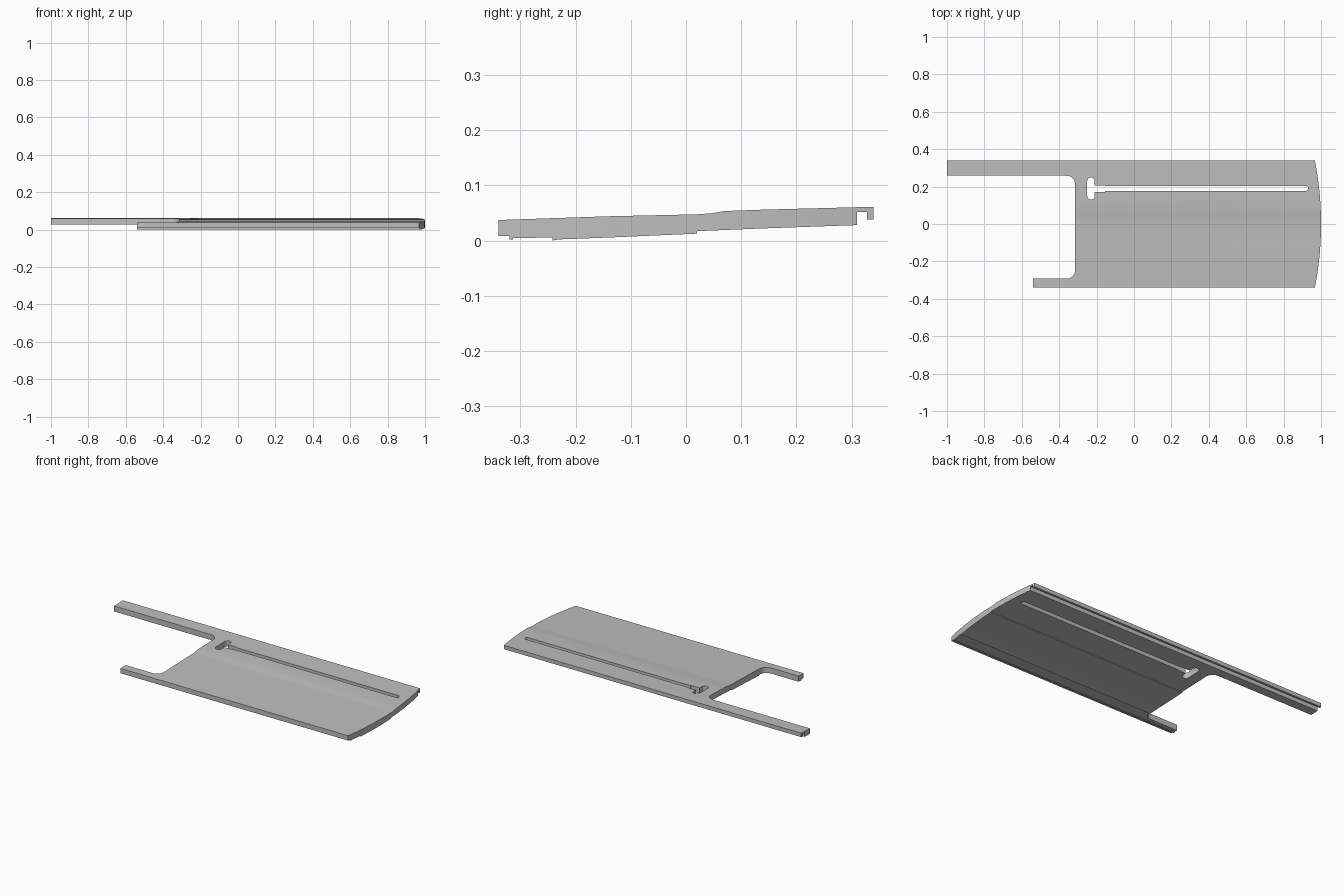
import bpy, bmesh
from math import sin, cos, pi, radians, asin
from mathutils import Vector

old = bpy.data.objects.get("Cube")
if old:
    bpy.data.objects.remove(old)

grey = bpy.data.materials.new("plain_grey")
grey.use_nodes = True
colour = (0.52, 0.52, 0.52, 1)
grey.diffuse_color = colour
grey.node_tree.nodes["Principled BSDF"].inputs["Base Color"].default_value = colour


def prism(name, points, offset):
    """Extrude a closed loop of 3D points along an offset."""
    bm = bmesh.new()
    face = bm.faces.new([bm.verts.new(p) for p in points])
    result = bmesh.ops.extrude_face_region(bm, geom=[face])
    moved = [v for v in result["geom"] if isinstance(v, bmesh.types.BMVert)]
    bmesh.ops.translate(bm, verts=moved, vec=Vector(offset))
    bmesh.ops.recalc_face_normals(bm, faces=bm.faces)
    mesh = bpy.data.meshes.new(name)
    bm.to_mesh(mesh)
    bm.free()
    mesh.materials.append(grey)
    obj = bpy.data.objects.new(name, mesh)
    bpy.context.collection.objects.link(obj)
    return obj


def arc(cx, cy, r, start, end, steps=8):
    angles = [radians(start + (end - start) * i / steps) for i in range(steps + 1)]
    return [(cx + r * cos(a), cy + r * sin(a)) for a in angles]


def plan_cutter(name, outline):
    obj = prism(name, [(x, y, -0.1) for x, y in outline], (0, 0, 0.3))
    obj.hide_render = True
    return obj


# Two lapped boards: stepped cross-section with a rabbet along the back
section = [(-0.34, 0.0085), (-0.32, 0.0085), (-0.32, 0.0015), (-0.314, 0.0015),
           (-0.314, 0.0045), (-0.242, 0.0055), (-0.242, 0), (-0.232, 0.002),
           (-0.14, 0.0055), (0.02, 0.0125), (0.02, 0.017), (0.14, 0.022),
           (0.31, 0.028), (0.31, 0.052), (0.328, 0.052), (0.328, 0.038),
           (0.34, 0.038), (0.34, 0.0612), (0.14, 0.056), (0.07, 0.0535),
           (0.046, 0.0495), (0.02, 0.0475), (-0.14, 0.044), (-0.34, 0.0372)]
panel = prism("stepped_panel", [(-1.1, y, z) for y, z in section], (2.2, 0, 0))

# Plan outline: bowed right end, long back arm and short front arm
radius = 1.77
swing = asin(0.36 / radius) * 180 / pi
outline = arc(1 - radius, 0, radius, -swing, swing, 24)
outline += [(-1, 0.36), (-1, 0.258)]
outline += arc(-0.36, 0.213, 0.045, 90, 0)
outline += arc(-0.36, -0.247, 0.045, 0, -90)
outline += [(-0.54, -0.292), (-0.54, -0.36)]
plan = plan_cutter("plan_cutter", outline)

# Long slot with a rounded cross-piece at its left end
slot = arc(-0.23, 0.229, 0.02, 0, 180) + arc(-0.23, 0.15, 0.02, 180, 360)
slot += [(-0.21, 0.172), (-0.155, 0.172), (-0.155, 0.177)]
slot += arc(0.918, 0.19, 0.013, -90, 90)
slot += [(-0.155, 0.203), (-0.155, 0.207), (-0.21, 0.207)]
slot_cutter = plan_cutter("slot_cutter", slot)

for cutter, operation in ((plan, 'INTERSECT'), (slot_cutter, 'DIFFERENCE')):
    mod = panel.modifiers.new(cutter.name, 'BOOLEAN')
    mod.object = cutter
    mod.operation = operation
    mod.solver = 'EXACT'

bpy.ops.object.select_all(action='DESELECT')
panel.select_set(True)
bpy.context.view_layer.objects.active = panel
for mod in list(panel.modifiers):
    bpy.ops.object.modifier_apply(modifier=mod.name)
for cutter in (plan, slot_cutter):
    bpy.data.objects.remove(cutter)
bpy.ops.object.shade_smooth_by_angle(angle=radians(20))
